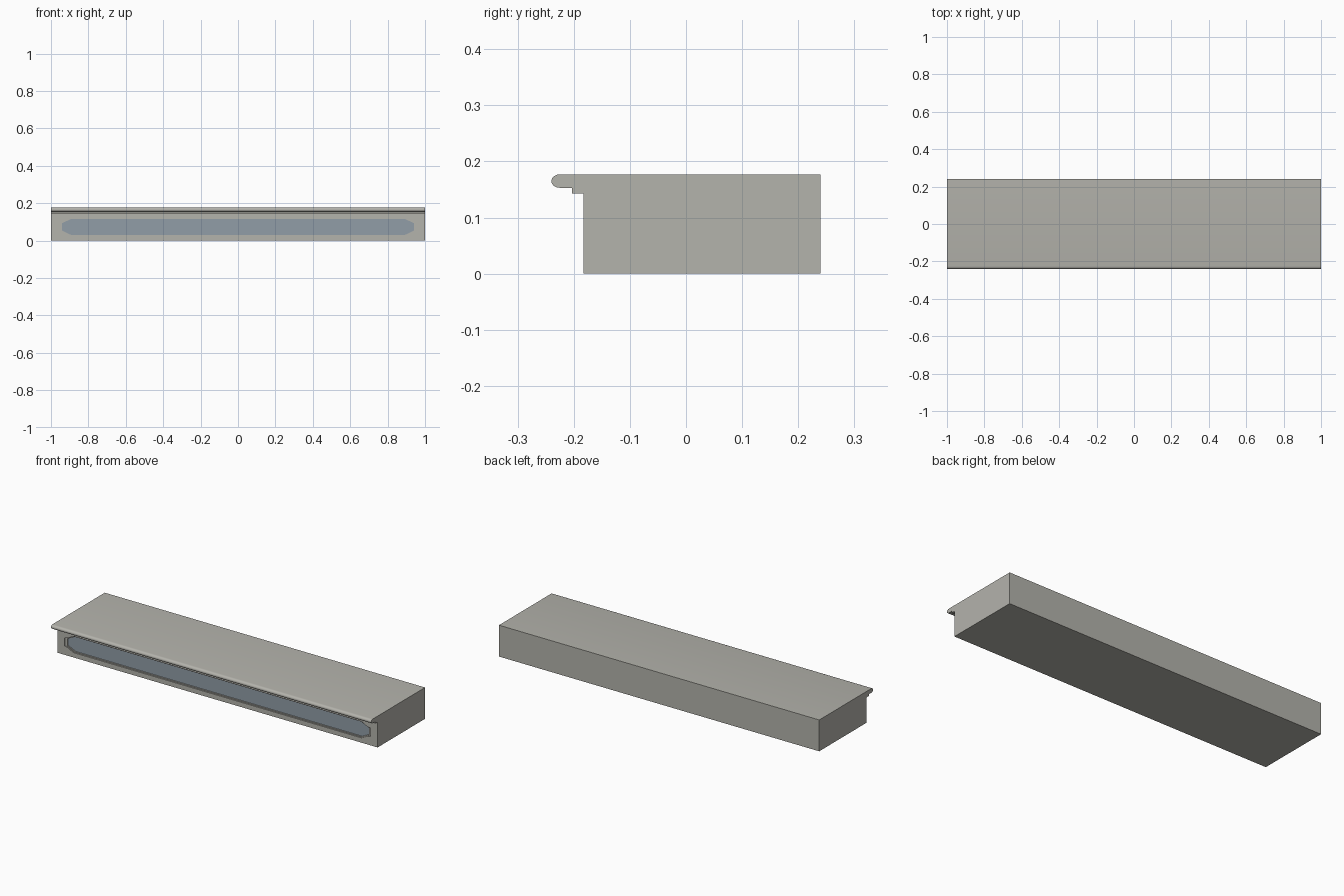
import bpy, bmesh, math

if "Cube" in bpy.data.objects:
    bpy.data.objects.remove(bpy.data.objects["Cube"])

FRONT, BACK, HALF, TOP = -0.183, 0.24, 1.0, 0.177


def material(name, rgb):
    m = bpy.data.materials.new(name)
    m.diffuse_color = (*rgb, 1)
    m.use_nodes = True
    m.node_tree.nodes["Principled BSDF"].inputs["Base Color"].default_value = m.diffuse_color
    return m


stone = material("warm grey stone", (0.456, 0.451, 0.412))
blue = material("slate blue panel", (0.283, 0.337, 0.386))

bm = bmesh.new()

# Step profile in (y, z): riser, small moulding, rounded nosing, tread, back
profile = [(FRONT, 0), (FRONT, 0.143), (-0.203, 0.143), (-0.203, 0.153)]
for i in range(9):
    a = math.pi * i / 8
    profile.append((-0.225 - 0.015 * math.sin(a), 0.165 - 0.012 * math.cos(a)))
profile += [(BACK, TOP), (BACK, 0)]
ends = [[bm.verts.new((x, y, z)) for y, z in profile] for x in (-HALF, HALF)]
for e in ends:
    bm.faces.new(e)
n = len(profile)
for i in range(1, n):  # the riser face (i = 0) is filled around the recess
    j = (i + 1) % n
    bm.faces.new((ends[0][i], ends[0][j], ends[1][j], ends[1][i]))


# Mirrored panel outline with clipped corners
def outline(y, quarter, zc=0.073):
    up = [(x, z) for x, z in quarter]
    pts = up + [(-x, z) for x, z in reversed(up)]
    pts += [(-x, -z) for x, z in up] + [(x, -z) for x, z in reversed(up)]
    return [bm.verts.new((x, y, zc + z)) for x, z in pts]


outer = [(0.955, 0.023), (0.935, 0.027), (0.900, 0.046)]
inner = [(0.941, 0.020), (0.929, 0.025), (0.894, 0.042)]
loops = [outline(FRONT, outer), outline(FRONT + 0.006, outer),
         outline(FRONT + 0.006, inner), outline(FRONT + 0.012, inner)]
m = len(loops[0])
for a, b in zip(loops, loops[1:]):
    for i in range(m):
        j = (i + 1) % m
        bm.faces.new((a[i], a[j], b[j], b[i]))
bm.faces.new(loops[-1]).material_index = 1

# Riser face with the recess opening
rim = [(ends[0][0], ends[0][1]), (ends[0][1], ends[1][1]),
       (ends[1][1], ends[1][0]), (ends[1][0], ends[0][0])]
rim += [(loops[0][i], loops[0][(i + 1) % m]) for i in range(m)]
edges = [bm.edges.get(p) or bm.edges.new(p) for p in rim]
bmesh.ops.triangle_fill(bm, edges=edges, use_beauty=True, normal=(0, -1, 0))
bmesh.ops.recalc_face_normals(bm, faces=bm.faces[:])

mesh = bpy.data.meshes.new("stair_step")
bm.to_mesh(mesh)
bm.free()
mesh.materials.append(stone)
mesh.materials.append(blue)
step = bpy.data.objects.new("stair_step", mesh)
bpy.context.collection.objects.link(step)
bpy.context.view_layer.objects.active = step
step.select_set(True)
bpy.ops.object.shade_smooth_by_angle(angle=math.radians(35))
